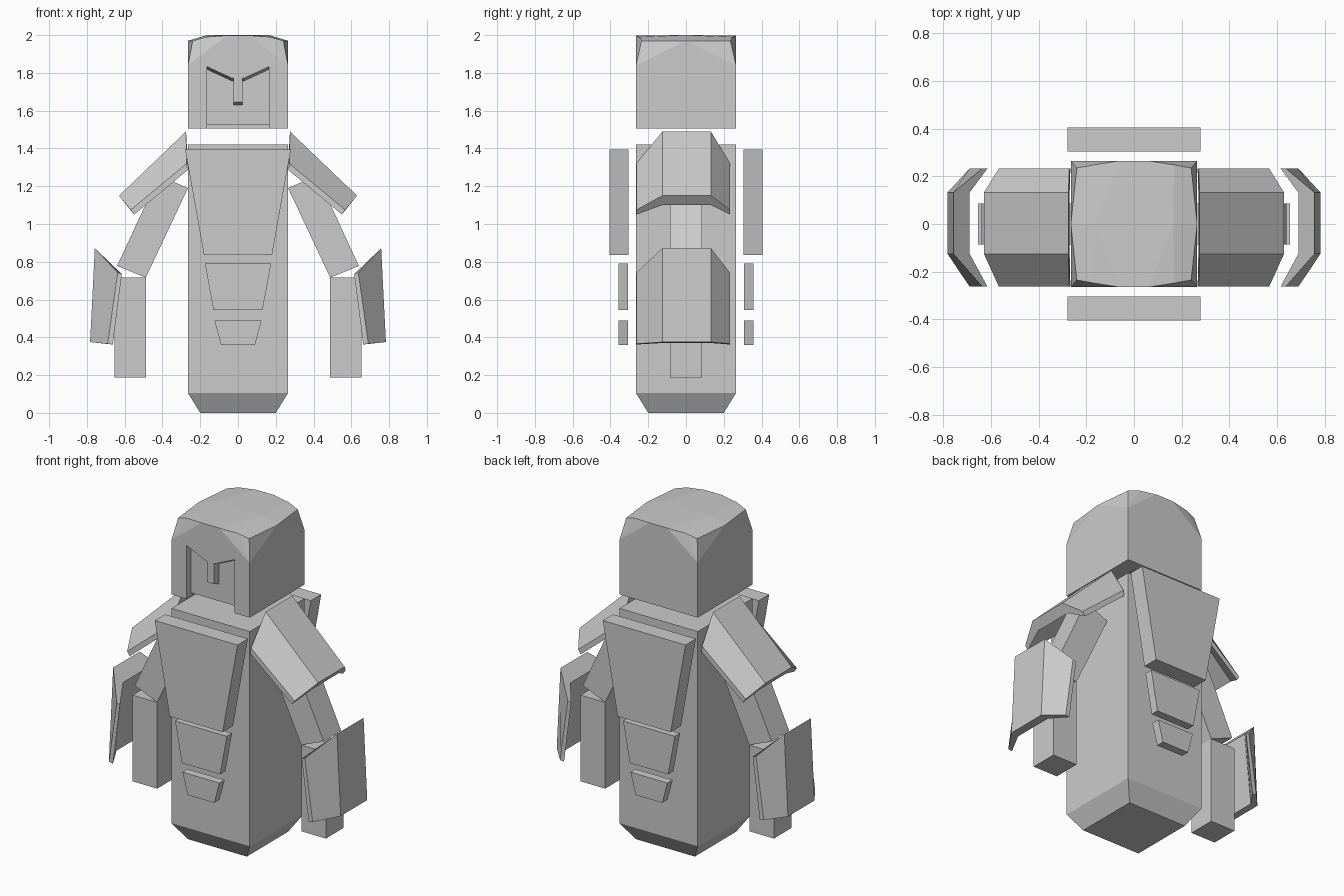
import bpy, bmesh

if "Cube" in bpy.data.objects:
    bpy.data.objects.remove(bpy.data.objects["Cube"])

grey = bpy.data.materials.new("light_grey")
grey.diffuse_color = (0.6, 0.6, 0.6, 1)
grey.use_nodes = True
grey.node_tree.nodes["Principled BSDF"].inputs["Base Color"].default_value = grey.diffuse_color


def finish(name, bm):
    bmesh.ops.recalc_face_normals(bm, faces=bm.faces[:])
    me = bpy.data.meshes.new(name)
    bm.to_mesh(me)
    bm.free()
    me.materials.append(grey)
    ob = bpy.data.objects.new(name, me)
    bpy.context.collection.objects.link(ob)
    return ob


def loft(name, *rings):
    """Closed solid through rings with equal point counts."""
    bm = bmesh.new()
    loops = [[bm.verts.new(p) for p in r] for r in rings]
    n = len(rings[0])
    for a, b in zip(loops, loops[1:]):
        for i in range(n):
            j = (i + 1) % n
            bm.faces.new((a[i], a[j], b[j], b[i]))
    bm.faces.new(loops[0])
    bm.faces.new(loops[-1])
    return finish(name, bm)


def square(h, z):
    return [(-h, -h, z), (h, -h, z), (h, h, z), (-h, h, z)]


def extrude_y(name, pts, y0, y1):
    return loft(name, [(x, y0, z) for x, z in pts], [(x, y1, z) for x, z in pts])


def shell(name, s, ends):
    """Bent armour plate; each end lists outer flat, outer tip, inner flat, inner tip (x, z)."""
    rings = []
    for of, ot, inf, it in ends:
        sect = [(ot, -.263), (of, -.125), (of, .132), (ot, .233),
                (it, .233), (inf, .132), (inf, -.125), (it, -.263)]
        rings.append([(s * p[0], y, p[1]) for p, y in sect])
    return loft(name, *rings)


# Body with tapered foot
loft("body", square(.2, 0), square(.265, .105), square(.265, 1.42))

# Front and back plates: half width top, half width bottom, z top, z bottom, y near, y far
plates = [("chest_plate", .28, .18, 1.395, .835, .305, .405),
          ("belly_plate", .175, .13, .79, .545, .308, .358),
          ("lower_plate", .125, .09, .49, .36, .308, .358)]
for name, wt, wb, zt, zb, y0, y1 in plates:
    outline = [(-wt, zt), (wt, zt), (wb, zb), (-wb, zb)]
    for side, s in (("front", -1), ("back", 1)):
        extrude_y(f"{side}_{name}", outline, s * y0, s * y1)

# Arms and armour on both sides
for side, s in (("left", -1), ("right", 1)):
    upper = [(.265, 1.19), (.488, .716), (.64, .778), (.418, 1.257)]
    fore = [(.488, .188), (.655, .188), (.655, .716), (.488, .716)]
    extrude_y(side + "_upper_arm", [(s * x, z) for x, z in upper], -.085, .085)
    extrude_y(side + "_forearm", [(s * x, z) for x, z in fore], -.085, .085)
    shell(side + "_shoulder_guard", s, [
        ((.275, 1.49), (.272, 1.32), (.27, 1.40), (.267, 1.285)),
        ((.63, 1.15), (.567, 1.075), (.59, 1.10), (.55, 1.05))])
    shell(side + "_forearm_guard", s, [
        ((.758, .872), (.637, .742), (.69, .80), (.615, .735)),
        ((.783, .375), (.69, .366), (.735, .37), (.663, .362))])

# Helmet: box with a faceted crown
bm = bmesh.new()
pts = square(.265, 1.505) + square(.265, 1.84)
for sx in (-1, 1):
    pts.append((sx * .265, 0, 1.97))
    for sy in (-1, 1):
        pts += [(sx * .24, sy * .235, 1.97), (sx * .17, sy * .248, 1.99),
                (sx * .06, sy * .265, 1.998)]
    pts.append((sx * .165, 0, 2.0))
verts = [bm.verts.new(p) for p in pts]
bmesh.ops.convex_hull(bm, input=verts)
bmesh.ops.dissolve_limit(bm, angle_limit=.01, verts=bm.verts[:], edges=bm.edges[:])
helmet = finish("helmet", bm)

# Face opening with slanted brows and nose guard, undersides sloping back
half = [(.163, 1.45), (.163, 1.832), (.033, 1.772), (.024, 1.772), (.024, 1.645)]
opening = half + [(-x, z) for x, z in reversed(half)]
opening_cut = loft("face_opening_cutter",
                   [(x, -.30, z + (.012 if z > 1.5 else 0)) for x, z in opening],
                   [(x, -.22, z - (.014 if z > 1.5 else 0)) for x, z in opening])
# Hollow below the chin
chin_cut = extrude_y("chin_cutter", [(-.163, 1.44), (.163, 1.44), (.163, 1.525), (-.163, 1.525)],
                     -.29, .2)
for cutter in (opening_cut, chin_cut):
    mod = helmet.modifiers.new(cutter.name, 'BOOLEAN')
    mod.operation = 'DIFFERENCE'
    mod.solver = 'EXACT'
    mod.object = cutter
    cutter.hide_render = True
    cutter.hide_set(True)
